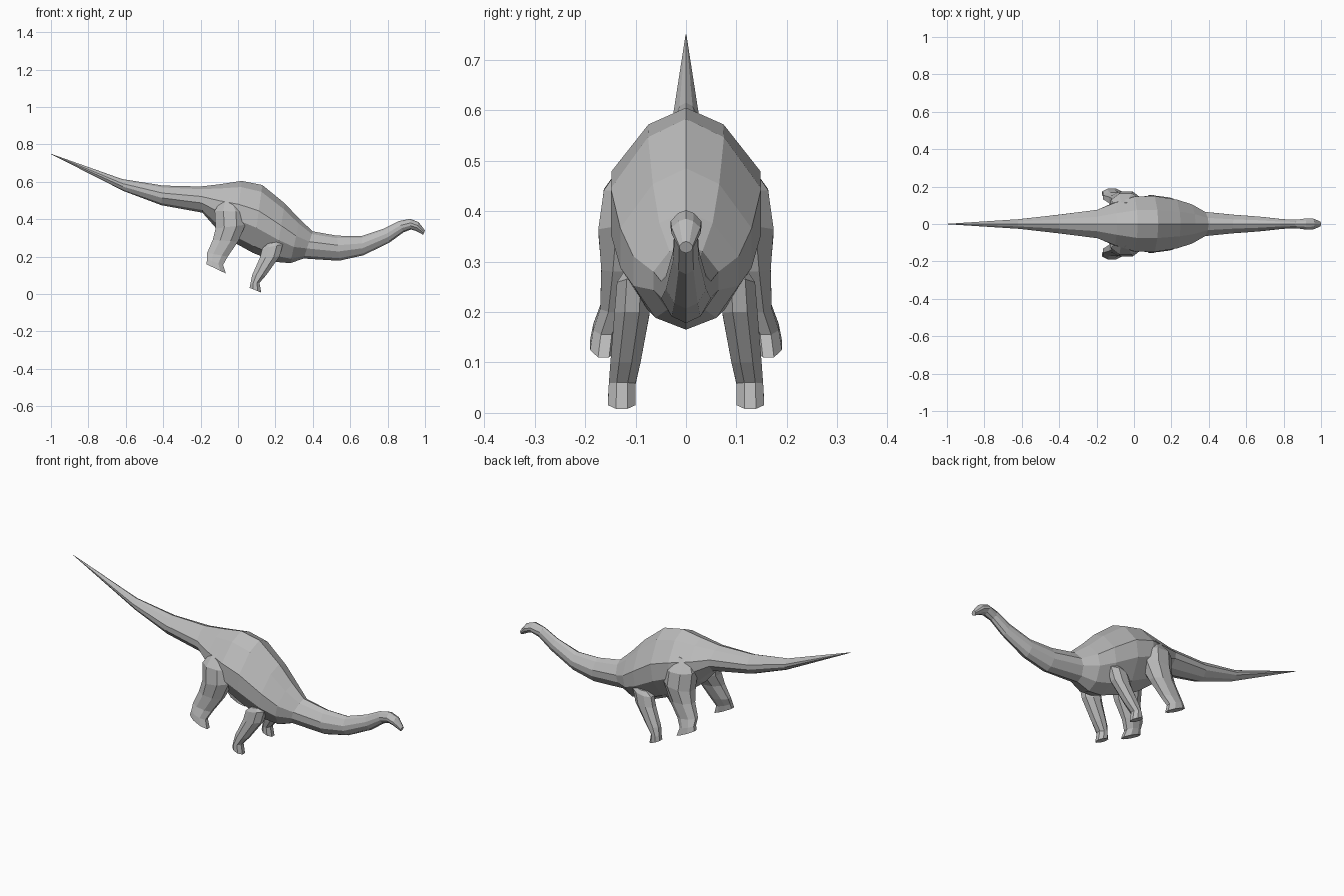
import bpy
import bmesh
from math import cos, sin, pi
from mathutils import Vector

cube = bpy.data.objects.get("Cube")
if cube:
    bpy.data.objects.remove(cube, do_unlink=True)

# One plain grey hide
hide = bpy.data.materials.new("grey_hide")
hide.use_nodes = True
colour = (0.5, 0.5, 0.5, 1)
hide.diffuse_color = colour
hide.node_tree.nodes["Principled BSDF"].inputs["Base Color"].default_value = colour


def loft(name, rings):
    """Skin closed rings of points with flat faces and capped ends."""
    bm = bmesh.new()
    loops = [[bm.verts.new(p) for p in ring] for ring in rings]
    n = len(loops[0])
    for a, b in zip(loops, loops[1:]):
        for i in range(n):
            j = (i + 1) % n
            bm.faces.new((a[i], a[j], b[j], b[i]))
    bm.faces.new(loops[0])
    bm.faces.new(loops[-1])
    bmesh.ops.recalc_face_normals(bm, faces=bm.faces)
    mesh = bpy.data.meshes.new(name)
    bm.to_mesh(mesh)
    bm.free()
    mesh.materials.append(hide)
    obj = bpy.data.objects.new(name, mesh)
    bpy.context.collection.objects.link(obj)
    return obj


# Body cross-section: width fraction, height fraction
half = [(0, 1), (.48, .9), (.95, .62), (.95, .37), (.55, .1), (0, 0)]
section = half + [(-w, h) for w, h in half[-2:0:-1]]

# Tail tip to snout: top x, top z, bottom x, bottom z, half width
stations = [
    (-1, .75, -1, .748, .001),
    (-.62, .615, -.61, .55, .027),
    (-.4, .58, -.41, .475, .052),
    (-.2, .575, -.19, .435, .08),
    (-.09, .588, -.12, .355, .12),
    (.02, .605, -.02, .275, .155),
    (.13, .583, .08, .22, .157),
    (.25, .485, .2, .172, .137),
    (.33, .4, .28, .165, .11),
    (.4, .335, .35, .19, .068),
    (.53, .312, .54, .178, .052),
    (.66, .31, .67, .207, .042),
    (.78, .35, .81, .275, .027),
    (.86, .39, .885, .33, .024),
    (.92, .402, .925, .345, .032),
    (.965, .385, .95, .338, .03),
    (1, .34, .99, .317, .014),
]
loft("body", [
    [Vector((bx + (tx - bx) * h, w * width, bz + (tz - bz) * h)) for w, h in section]
    for tx, tz, bx, bz, width in stations])


def leg(name, rows, side):
    """Rows: back x, back z, front x, front z, inner y, outer y."""
    rings = []
    for x0, z0, x1, z1, y0, y1 in rows:
        ring = []
        for i in range(8):
            a = pi / 8 + i * pi / 4
            t = .5 + .54 * cos(a)
            y = (y0 + y1) / 2 + (y1 - y0) * .54 * sin(a)
            ring.append((x0 + (x1 - x0) * t, side * y, z0 + (z1 - z0) * t))
        rings.append(ring)
    loft(name, rings)


# Legs from hip or shoulder down to the slanted sole
hind = [
    (-.09, .5, -.02, .515, .06, .115),
    (-.125, .445, .035, .44, .04, .163),
    (-.12, .35, .04, .37, .05, .174),
    (-.135, .29, .0, .28, .09, .168),
    (-.165, .22, -.055, .2, .115, .17),
    (-.165, .185, -.08, .155, .132, .184),
    (-.17, .16, -.065, .11, .137, .19),
]
fore = [
    (.16, .27, .22, .28, .09, .125),
    (.13, .245, .24, .265, .07, .137),
    (.117, .195, .222, .2, .072, .142),
    (.075, .1, .15, .1, .09, .15),
    (.066, .055, .115, .06, .1, .153),
    (.062, .033, .124, .008, .1, .155),
]
for label, side in (("left", 1), ("right", -1)):
    leg(label + "_hind_leg", hind, side)
    leg(label + "_fore_leg", fore, side)
